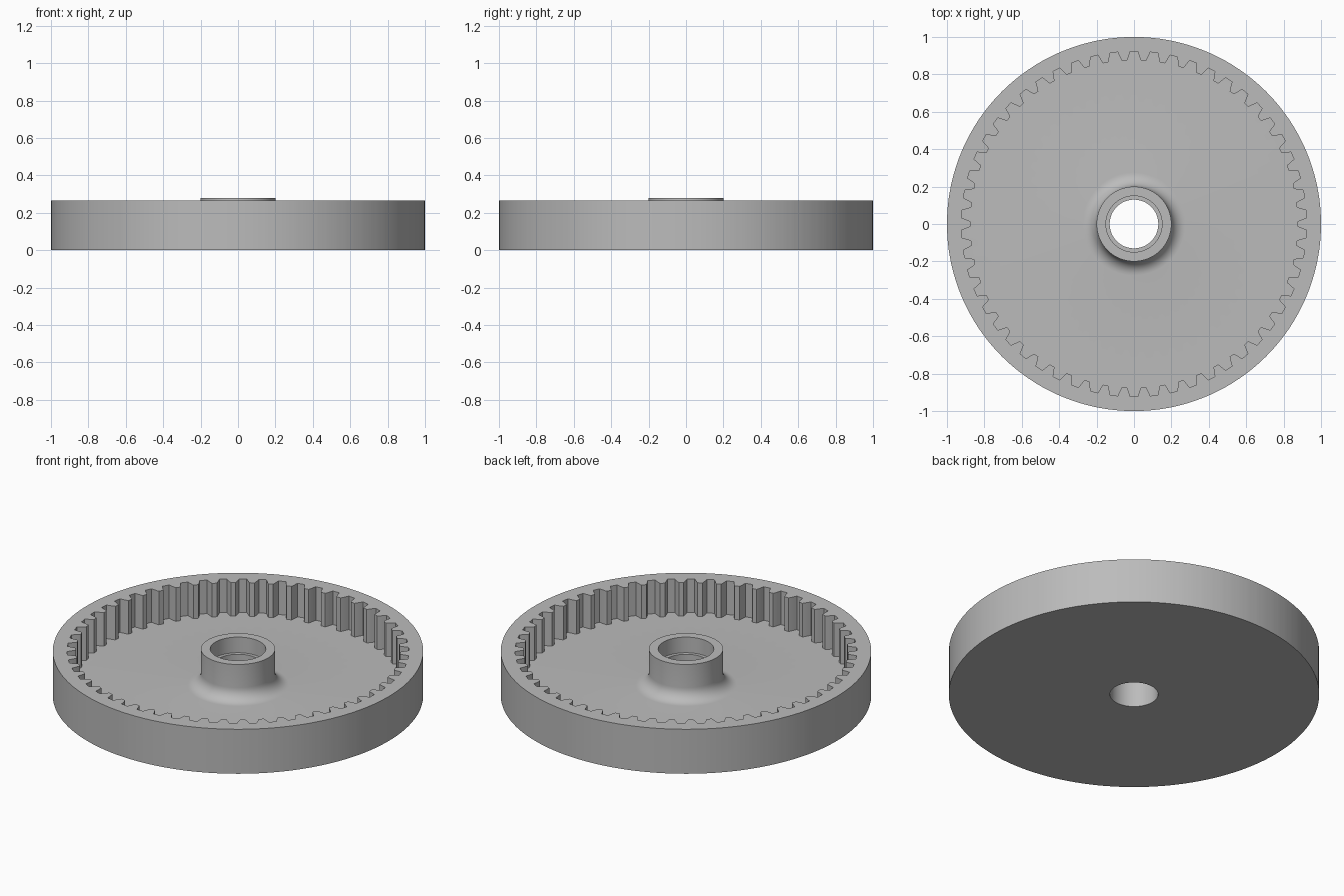
import bpy
import bmesh
from math import cos, sin, pi, radians

cube = bpy.data.objects.get("Cube")
if cube:
    bpy.data.objects.remove(cube, do_unlink=True)

# Plain grey material
grey = bpy.data.materials.new("grey")
grey.use_nodes = True
colour = (0.5, 0.5, 0.5, 1)
grey.diffuse_color = colour
grey.node_tree.nodes["Principled BSDF"].inputs["Base Color"].default_value = colour

TEETH = 54
FLOOR, RIM, HUB = 0.065, 0.265, 0.278
FILLET = 0.075

# One tooth gap: position within the pitch and radius of the inner wall
GAP = [(-0.37, 0.875), (-0.33, 0.882), (-0.25, 0.905), (-0.19, 0.923),
       (0.19, 0.923), (0.25, 0.905), (0.33, 0.882), (0.37, 0.875)]


def section(wall):
    """Closed (radius, height) cross-section, with the toothed wall at radius wall."""
    bore = [(0.13, 0), (0.13, 0.185), (0.15, 0.185), (0.15, HUB), (0.2, HUB)]
    fillet = []
    for i in range(9):
        a = pi / 2 * i / 8
        fillet.append((0.2 + FILLET * (1 - cos(a)), FLOOR + FILLET * (1 - sin(a))))
    rim = [(wall, FLOOR), (wall, RIM), (1, RIM), (1, 0)]
    return bore + fillet + rim


# Ring gear: sweep the section round the axis, varying the wall radius
bm = bmesh.new()
columns = []
for tooth in range(TEETH):
    for offset, wall in GAP:
        a = pi / 2 + 2 * pi * (tooth + offset) / TEETH
        columns.append([bm.verts.new((r * cos(a), r * sin(a), z))
                        for r, z in section(wall)])
rows = len(columns[0])
for i, col in enumerate(columns):
    nxt = columns[(i + 1) % len(columns)]
    for j in range(rows):
        k = (j + 1) % rows
        bm.faces.new((col[j], nxt[j], nxt[k], col[k]))
bmesh.ops.recalc_face_normals(bm, faces=bm.faces)

mesh = bpy.data.meshes.new("ring_gear")
bm.to_mesh(mesh)
bm.free()
mesh.materials.append(grey)
gear = bpy.data.objects.new("ring_gear", mesh)
bpy.context.collection.objects.link(gear)
bpy.context.view_layer.objects.active = gear
gear.select_set(True)
bpy.ops.object.shade_smooth_by_angle(angle=radians(25))
